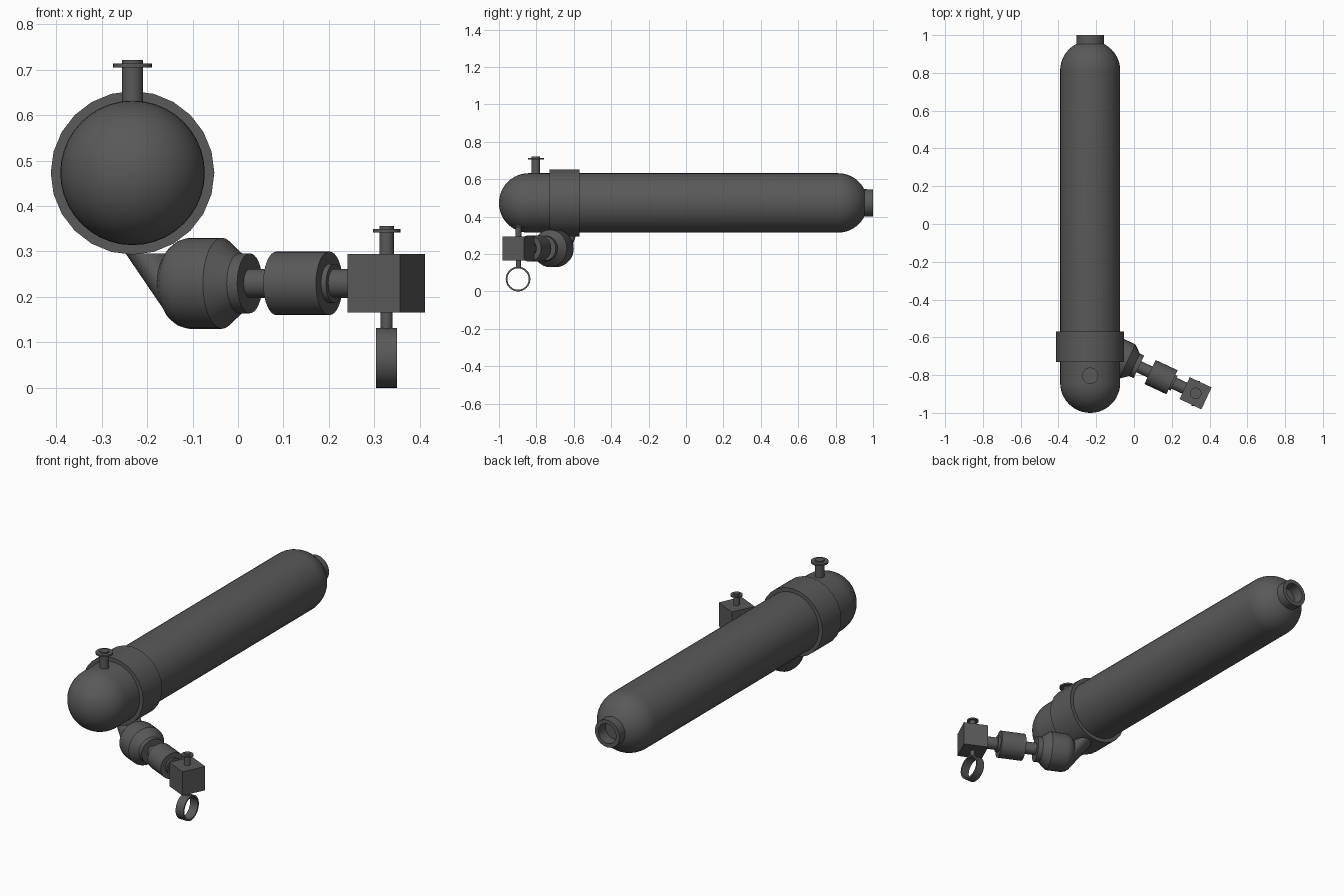
import bpy, bmesh, math
from mathutils import Vector, Matrix

if "Cube" in bpy.data.objects:
    bpy.data.objects.remove(bpy.data.objects["Cube"])

TANK_X, TANK_Z, TANK_R = -0.232, 0.473, 0.159
CUBE = Vector((0.326, -0.896, 0.230))
ANGLE = math.radians(25)
ARM = Vector((math.cos(ANGLE), -math.sin(ANGLE), 0))
UP = Vector((0, 0, 1))

# Dark grey metal
metal = bpy.data.materials.new("dark_metal")
metal.diffuse_color = (0.1, 0.1, 0.1, 1)
metal.use_nodes = True
metal.node_tree.nodes["Principled BSDF"].inputs["Base Color"].default_value = metal.diffuse_color


def finish(name, bm):
    bmesh.ops.remove_doubles(bm, verts=bm.verts, dist=1e-6)
    bmesh.ops.recalc_face_normals(bm, faces=bm.faces)
    mesh = bpy.data.meshes.new(name)
    bm.to_mesh(mesh)
    bm.free()
    mesh.materials.append(metal)
    obj = bpy.data.objects.new(name, mesh)
    bpy.context.collection.objects.link(obj)
    bpy.ops.object.select_all(action='DESELECT')
    obj.select_set(True)
    bpy.context.view_layer.objects.active = obj
    bpy.ops.object.shade_smooth_by_angle(angle=math.radians(28))
    return obj


def bridge(bm, a, b):
    n = len(a)
    for i in range(n):
        bm.faces.new((a[i], a[(i + 1) % n], b[(i + 1) % n], b[i]))


def lathe(name, profile, origin, axis, sides=32, closed=False):
    """Revolve (radius, height) points about an axis; ends are capped unless closed."""
    rot = Vector(axis).to_track_quat('Z', 'Y').to_matrix().to_4x4()
    m = Matrix.Translation(origin) @ rot
    bm = bmesh.new()
    rings = []
    for r, h in profile:
        rings.append([bm.verts.new(m @ Vector((r * math.cos(k * math.tau / sides),
                                               r * math.sin(k * math.tau / sides), h)))
                      for k in range(sides)])
    for a, b in zip(rings, rings[1:]):
        bridge(bm, a, b)
    if closed:
        bridge(bm, rings[-1], rings[0])
    else:
        bm.faces.new(rings[0])
        bm.faces.new(rings[-1])
    return finish(name, bm)


# Tank: domed front, domed back with a hollow neck
def dome(a0, a1, centre, n):
    angles = [math.radians(a0 + (a1 - a0) * i / n) for i in range(n + 1)]
    return [(TANK_R * math.cos(a), centre + TANK_R * math.sin(a)) for a in angles]

tank = dome(-89, 0, -0.841, 12) + dome(0, 62.5, 0.812, 10)
tank += [(0.073, 1.0), (0.052, 1.0), (0.052, 0.94)]
lathe("tank", tank, (TANK_X, 0, TANK_Z), (0, 1, 0), 40)

# Strap around the tank
lathe("tank_band", [(0.15, -0.73), (0.18, -0.73), (0.18, -0.57), (0.15, -0.57)],
      (TANK_X, 0, TANK_Z), (0, 1, 0), 24, closed=True)


# Valves: stem with a thin flange near the top
def valve(name, x, y, z0, z1, stem, flange, gap, thick):
    h = z1 - gap
    lathe(name, [(stem, z0), (stem, h - thick), (flange, h - thick),
                 (flange, h), (stem, h), (stem, z1)], (x, y, 0), UP, 24)

valve("tank_valve", TANK_X, -0.803, 0.60, 0.721, 0.023, 0.043, 0.007, 0.009)
valve("block_valve", CUBE.x + 0.001, CUBE.y, 0.28, 0.356, 0.016, 0.030, 0.007, 0.007)


# Regulator arm, with stations given as x positions along its axis
def arm_part(name, profile):
    return lathe(name, [(r, (x - CUBE.x) / ARM.x) for r, x in profile], CUBE, ARM)

arm_part("regulator_body", [(0.066, -0.15), (0.084, -0.138), (0.095, -0.124), (0.1, -0.108),
                            (0.1, -0.035), (0.066, 0.003), (0.066, 0.026)])
arm_part("arm_shaft", [(0.032, 0.02), (0.032, 0.30)])
arm_part("arm_cylinder", [(0.07, 0.085), (0.07, 0.201)])
arm_part("cylinder_collar", [(0.043, 0.195), (0.043, 0.212)])

# Elbow wedge from the regulator body to the underside of the tank
bm = bmesh.new()
R, N = 0.066, 32
side = UP.cross(ARM)
hinge = CUBE + ARM * ((-0.15 - CUBE.x) / ARM.x) + UP * R
upright, level = [], []
for k in range(N):
    a = math.tau * (k + 0.5) / N
    s, d = side * R * math.sin(a), R * (1 - math.cos(a))
    upright.append(bm.verts.new(hinge + s - UP * d))
    level.append(bm.verts.new(hinge + s - ARM * d * 0.75))
bridge(bm, upright, level)
bm.faces.new(upright)
bm.faces.new(level)
finish("elbow", bm)

# End block
bm = bmesh.new()
bmesh.ops.create_cube(bm, size=0.128, matrix=Matrix.Translation(CUBE) @ Matrix.Rotation(-ANGLE, 4, 'Z'))
finish("end_block", bm)

# Pull ring hanging under the block
lathe("ring_stem", [(0.013, 0.128), (0.013, 0.18)], (CUBE.x + 0.001, CUBE.y, 0), UP, 20)
lathe("pull_ring", [(0.057, -0.023), (0.066, -0.023), (0.066, 0.023), (0.057, 0.023)],
      (CUBE.x + 0.001, CUBE.y - 0.002, 0.066), (1, 0, 0), 32, closed=True)
